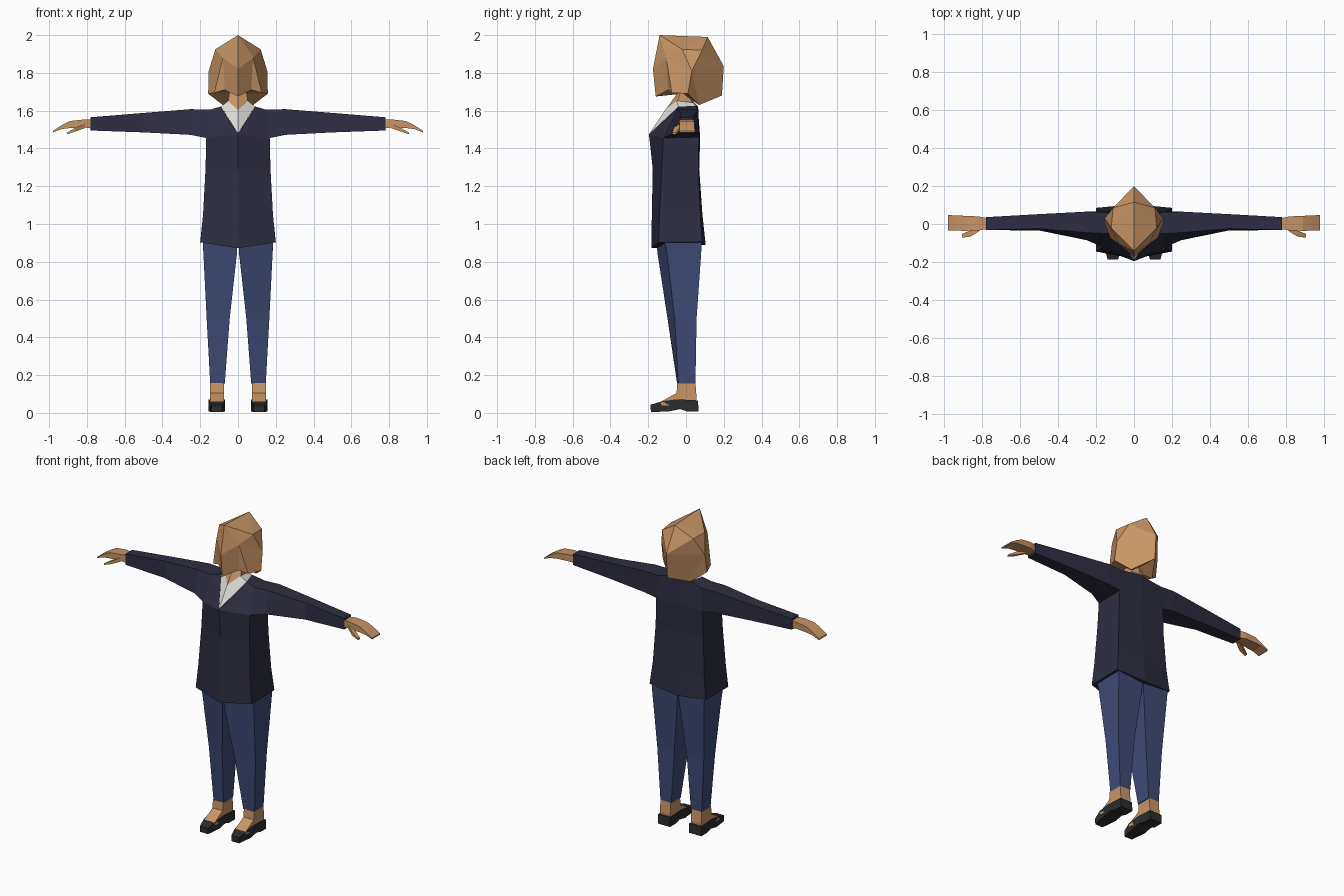
import bpy, bmesh

if "Cube" in bpy.data.objects:
    bpy.data.objects.remove(bpy.data.objects["Cube"])


def material(name, rgb):
    m = bpy.data.materials.new(name)
    m.diffuse_color = (*rgb, 1)
    m.use_nodes = True
    m.node_tree.nodes["Principled BSDF"].inputs["Base Color"].default_value = m.diffuse_color
    return m


SKIN = material("warm tan", (0.58, 0.30, 0.13))
NAVY = material("dark navy", (0.026, 0.026, 0.052))
BLUE = material("denim blue", (0.050, 0.070, 0.180))
WHITE = material("off white", (0.75, 0.75, 0.72))
BLACK = material("soft black", (0.026, 0.026, 0.027))


def finish(name, bm, mat):
    """Mirror the +x half across x = 0, weld the seam and add the object."""
    half = bm.verts[:] + bm.edges[:] + bm.faces[:]
    copy = bmesh.ops.duplicate(bm, geom=half)["geom"]
    new_verts = [g for g in copy if isinstance(g, bmesh.types.BMVert)]
    for v in new_verts:
        v.co.x *= -1
    new_faces = [g for g in copy if isinstance(g, bmesh.types.BMFace)]
    bmesh.ops.reverse_faces(bm, faces=new_faces)
    bmesh.ops.remove_doubles(bm, verts=bm.verts[:], dist=0.0005)
    bmesh.ops.recalc_face_normals(bm, faces=bm.faces[:])
    me = bpy.data.meshes.new(name)
    bm.to_mesh(me)
    bm.free()
    me.materials.append(mat)
    bpy.context.collection.objects.link(bpy.data.objects.new(name, me))


def loft(name, rings, mat):
    """Closed, capped tube through rings of points."""
    bm = bmesh.new()
    vs = [[bm.verts.new(p) for p in r] for r in rings]
    n = len(rings[0])
    for a, b in zip(vs, vs[1:]):
        for i in range(n):
            j = (i + 1) % n
            bm.faces.new((a[i], a[j], b[j], b[i]))
    bm.faces.new(vs[0][::-1])
    bm.faces.new(vs[-1])
    finish(name, bm, mat)


def shell(name, points, faces, mat, chains=()):
    """Faces listed by point name, plus bands between open chains of points."""
    bm = bmesh.new()
    vs = {k: bm.verts.new(p) for k, p in points.items()}
    for f in faces:
        bm.faces.new([vs[k] for k in f.split()])
    rows = [[bm.verts.new(p) for p in c] for c in chains]
    for a, b in zip(rows, rows[1:]):
        for i in range(len(a) - 1):
            bm.faces.new((a[i], a[i + 1], b[i + 1], b[i]))
    finish(name, bm, mat)


# Faceted head with bobbed hair
shell("head_and_hair", {
    "crown_f": (0, -.14, 2.0), "crown_b": (0, .115, 1.99),
    "top": (.12, -.02, 1.925), "top_b": (.11, .085, 1.92),
    "back": (0, .2, 1.835), "nape": (0, .19, 1.68),
    "side": (.155, .03, 1.81), "tip": (.158, .01, 1.69), "curl": (.08, .07, 1.63),
    "brow": (0, -.175, 1.82), "temple": (.08, -.105, 1.88),
    "jaw": (.07, -.095, 1.71), "chin": (0, -.16, 1.675),
    "lock": (.125, -.075, 1.695), "under": (0, -.02, 1.69)},
    ["crown_f top crown_b", "crown_b top top_b", "crown_b top_b back",
     "top side top_b", "top_b side back", "side tip curl",
     "side curl nape back", "crown_f temple top", "crown_f brow temple",
     "brow chin jaw temple", "temple side top", "temple lock tip side",
     "temple jaw lock", "chin under jaw", "jaw under tip lock",
     "under curl tip", "under nape curl"], SKIN)

# Neck
shell("neck", {}, [], SKIN, [
    [(0, -.115, 1.595), (.055, -.05, 1.63), (.045, .03, 1.62), (0, .04, 1.62)],
    [(0, -.04, 1.70), (.045, -.03, 1.70), (.035, .03, 1.70), (0, .04, 1.70)]])

# Shirt showing in the neckline
shell("shirt", {}, [], WHITE, [
    [(0, -.195, 1.477), (.09, -.04, 1.622), (.065, .05, 1.625), (0, .062, 1.625)],
    [(0, -.112, 1.602), (.052, -.05, 1.652), (.048, .038, 1.642), (0, .045, 1.642)]])

# Jacket body, from chest line to hem: front centre, two side corners, back centre
BODY = [[(0, -.196, 1.475), (.168, -.12, 1.455), (.165, .068, 1.46), (0, .075, 1.46)],
        [(0, -.176, 1.29), (.172, -.128, 1.29), (.170, .066, 1.29), (0, .070, 1.29)],
        [(0, -.181, 1.05), (.185, -.14, 1.05), (.183, .076, 1.05), (0, .087, 1.05)],
        [(0, -.183, .872), (.2, -.145, .903), (.2, .085, .905), (0, .104, .89)]]
shell("jacket", {
    "v": BODY[0][0], "cf": BODY[0][1], "cb": BODY[0][2], "bc": BODY[0][3],
    "collar_f": (.09, -.04, 1.622), "collar_b": (.065, .05, 1.625),
    "collar_c": (0, .062, 1.625),
    "sh_f": (.15, -.05, 1.605), "sh_b": (.15, .062, 1.605),
    "hf": BODY[3][0], "hcf": BODY[3][1], "hcb": BODY[3][2], "hb": BODY[3][3]},
    ["v cf sh_f collar_f", "collar_f sh_f sh_b collar_b",
     "collar_b sh_b cb bc collar_c", "cf cb sh_b sh_f",
     "hf hb hcb hcf"], NAVY, BODY)

# Sleeves
def arm_ring(x, yf, yb, lo, hi, lean=0.0):
    return [(x, yf + lean, hi), (x, yb, hi), (x, yb, lo), (x, yf, lo)]


loft("sleeves", [
    [(.15, -.05, 1.605), (.15, .062, 1.605), (.165, .068, 1.46), (.168, -.12, 1.455)],
    arm_ring(.25, -.085, .065, 1.472, 1.608, .04),
    arm_ring(.5, -.034, .052, 1.485, 1.588, .01),
    arm_ring(.78, -.032, .036, 1.495, 1.565)], NAVY)

# Hands and thumbs
loft("hands", [
    arm_ring(.77, -.026, .03, 1.505, 1.553),
    arm_ring(.82, -.034, .040, 1.512, 1.553),
    arm_ring(.89, -.036, .043, 1.508, 1.545),
    arm_ring(.935, -.035, .045, 1.502, 1.522),
    arm_ring(.98, -.034, .047, 1.485, 1.493)], SKIN)
loft("thumbs", [
    arm_ring(.81, -.034, -.012, 1.508, 1.532),
    arm_ring(.86, -.066, -.034, 1.490, 1.510),
    arm_ring(.905, -.072, -.052, 1.475, 1.484)], SKIN)

# Trouser legs: inner front, outer front, outer back, inner back
def leg_ring(z, xi, xo, yf, yof, yb):
    return [(xi, yf, z), (xo, yof, z), (xo, yb, z), (xi, yb, z)]


loft("trousers", [
    leg_ring(.93, .003, .188, -.16, -.115, .085),
    leg_ring(.84, .006, .183, -.15, -.10, .080),
    leg_ring(.5, .044, .166, -.098, -.060, .056),
    leg_ring(.155, .070, .147, -.047, -.040, .050)], BLUE)


# Feet and shoes: side profiles given width, narrowing to the toe
def side_profile(name, profile, xi, xo, mat, taper):
    def pinch(y):
        return taper if y < -.15 else 0
    loft(name, [[(xi + pinch(y), y, z) for y, z in profile],
                [(xo - pinch(y), y, z) for y, z in profile]], mat)


side_profile("feet", [(-.046, .157), (-.05, .105), (-.135, .058), (-.13, .04),
                      (.05, .04), (.056, .08), (.05, .157)], .074, .147, SKIN, 0)
side_profile("shoes", [(-.186, .004), (-.188, .043), (-.125, .062), (-.05, .072),
                       (.064, .066), (.066, .008), (.005, .008), (-.03, .02),
                       (-.09, .008)], .068, .155, BLACK, .016)
